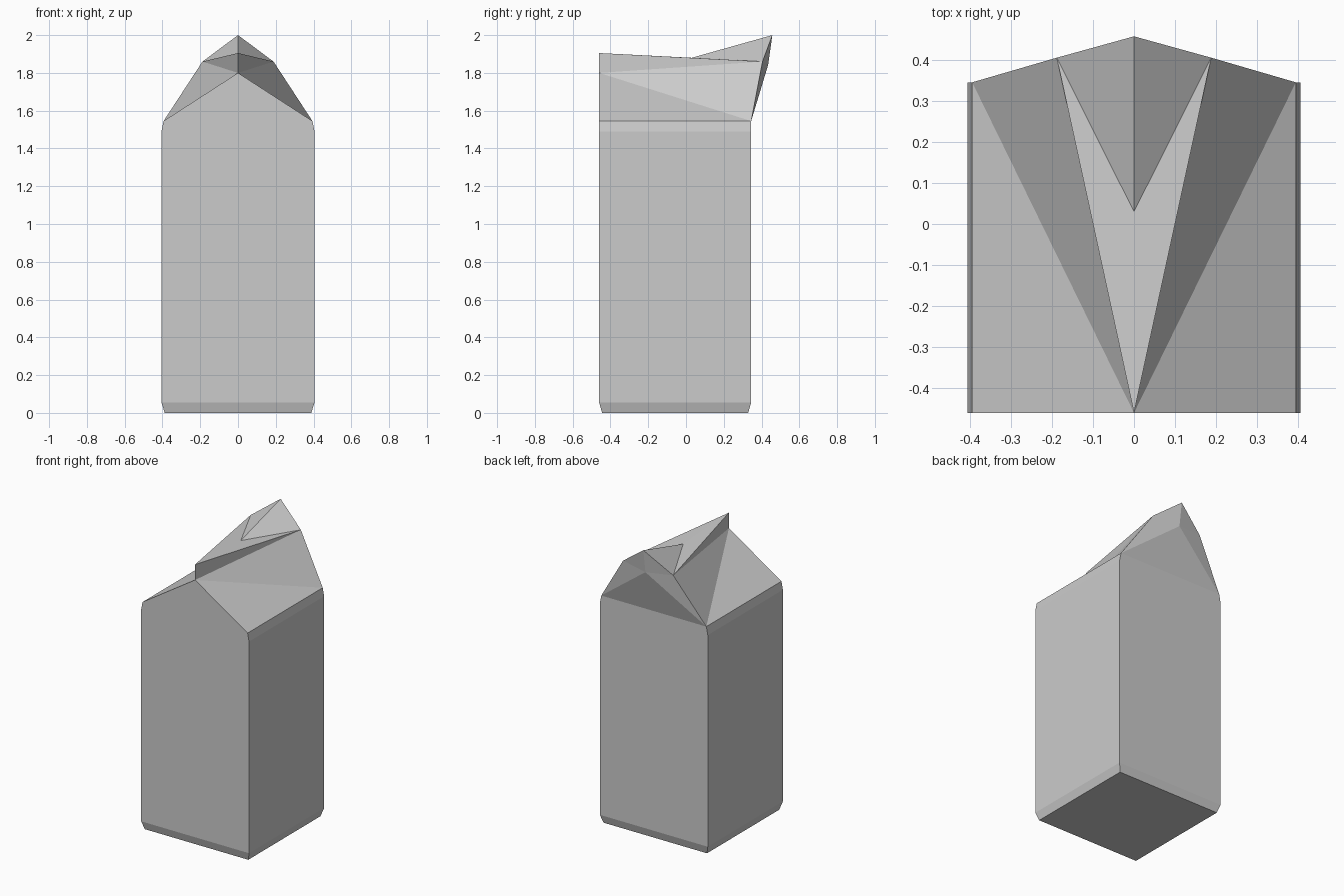
import bpy
import bmesh
from mathutils import Vector

cube = bpy.data.objects.get("Cube")
if cube:
    bpy.data.objects.remove(cube, do_unlink=True)

# Single plain card colour
card = bpy.data.materials.new("grey_card")
card.use_nodes = True
GREY = (0.6, 0.6, 0.6, 1)
card.diffuse_color = GREY
card.node_tree.nodes["Principled BSDF"].inputs["Base Color"].default_value = GREY

FRONT, BACK = -0.46, 0.345


def finish(name, bm):
    bmesh.ops.remove_doubles(bm, verts=bm.verts, dist=0.0005)
    mesh = bpy.data.meshes.new(name)
    bm.to_mesh(mesh)
    bm.free()
    mesh.materials.append(card)
    obj = bpy.data.objects.new(name, mesh)
    bpy.context.collection.objects.link(obj)
    return obj


def ring(bm, half, front, back, z):
    corners = [(-half, front), (half, front), (half, back), (-half, back)]
    return [bm.verts.new((x, y, z)) for x, y in corners]


def mirrored_part(name, faces):
    """Faces are listed for the +x side, counter-clockwise from outside."""
    bm = bmesh.new()
    for pts in faces:
        bm.faces.new([bm.verts.new(p) for p in pts])
        flipped = [Vector((-x, y, z)) for x, y, z in reversed(pts)]
        bm.faces.new([bm.verts.new(p) for p in flipped])
    return finish(name, bm)


# Carton body: chamfered foot, straight walls, slight taper at the shoulder
bm = bmesh.new()
levels = [
    ring(bm, 0.388, FRONT + 0.016, BACK - 0.016, 0),
    ring(bm, 0.405, FRONT, BACK, 0.055),
    ring(bm, 0.405, FRONT, BACK, 1.49),
    ring(bm, 0.394, FRONT, BACK, 1.545),
]
bm.faces.new(levels[0][::-1])
for low, high in zip(levels, levels[1:]):
    for i in range(4):
        j = (i + 1) % 4
        bm.faces.new([low[i], low[j], high[j], high[i]])
finish("carton_body", bm)

# Key points of the folded top
front_corner = (0.394, FRONT, 1.545)
back_corner = (0.394, BACK, 1.545)
back_middle = (0, BACK, 1.545)
front_middle = (0, FRONT, 1.545)
gable_peak = (0, FRONT, 1.80)
ridge_front = (0, FRONT, 1.905)
ridge_fold = (0, 0.03, 1.88)
spout_tip = (0, 0.457, 2.0)
spout_side = (0.188, 0.405, 1.86)
spout_throat = (0, 0.435, 1.843)

# Sloping roof panels with the front gable
mirrored_part("gable_roof", [
    (front_middle, front_corner, gable_peak),
    (front_corner, back_corner, gable_peak),
    (gable_peak, back_corner, spout_side),
    (gable_peak, spout_side, ridge_front),
])

# Pulled-out pouring spout
mirrored_part("spout", [
    (ridge_front, spout_side, ridge_fold),
    (ridge_fold, spout_side, spout_tip),
    (spout_tip, spout_side, spout_throat),
    (spout_side, back_corner, spout_throat),
    (back_corner, back_middle, spout_throat),
])
